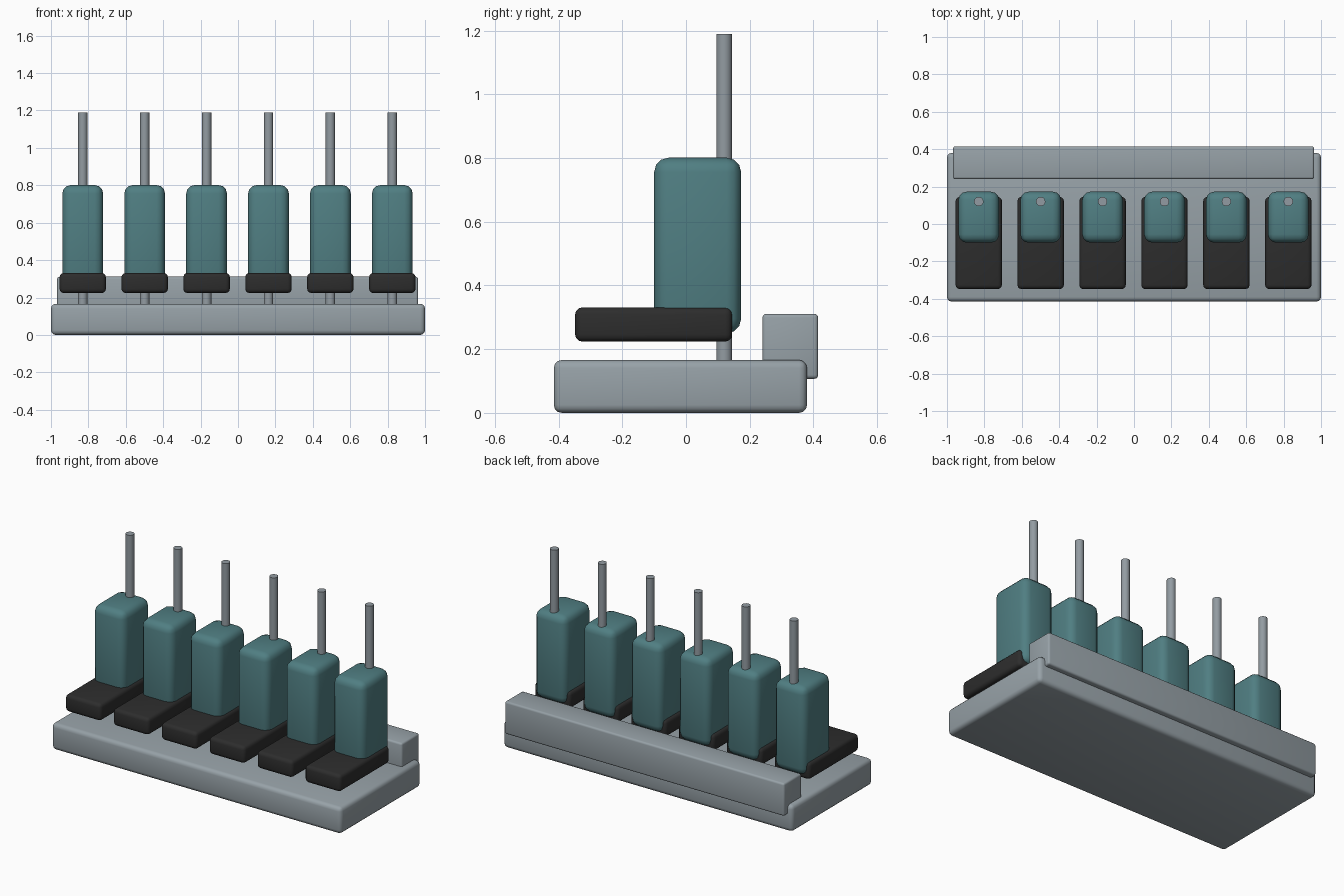
import bpy, math

if "Cube" in bpy.data.objects:
    bpy.data.objects.remove(bpy.data.objects["Cube"])


def material(name, rgb):
    m = bpy.data.materials.new(name)
    m.diffuse_color = (*rgb, 1)
    m.use_nodes = True
    m.node_tree.nodes["Principled BSDF"].inputs["Base Color"].default_value = m.diffuse_color
    return m


GREY = material("light grey", (0.31, 0.36, 0.39))
STEEL = material("steel grey", (0.29, 0.33, 0.36))
TEAL = material("teal", (0.08, 0.21, 0.225))
BLACK = material("charcoal", (0.026, 0.026, 0.026))


def rounded_box(name, lo, hi, bevel, mat, segments=3):
    """Box between two corners with rounded edges."""
    bpy.ops.mesh.primitive_cube_add(size=1, location=[(a + b) / 2 for a, b in zip(lo, hi)])
    o = bpy.context.object
    o.name = name
    o.scale = [b - a for a, b in zip(lo, hi)]
    bpy.ops.object.transform_apply(location=False, rotation=False, scale=True)
    mod = o.modifiers.new("rounding", 'BEVEL')
    mod.width = bevel
    mod.segments = segments
    bpy.ops.object.modifier_apply(modifier=mod.name)
    o.data.materials.append(mat)
    bpy.ops.object.shade_smooth_by_angle(angle=math.radians(35))
    return o


# Base slab and rear rail
rounded_box("base", (-1, -0.415, 0), (1, 0.38, 0.166), 0.025, GREY)
rounded_box("rear_rail", (-0.967, 0.24, 0.107), (0.963, 0.415, 0.311), 0.012, GREY)

# Row of six identical units: pad, block and vertical rod
for i in range(6):
    x = -0.83 + 0.331 * i
    n = i + 1
    rounded_box(f"pad_{n}", (x - 0.124, -0.348, 0.224), (x + 0.124, 0.145, 0.331), 0.022, BLACK)
    rounded_box(f"block_{n}", (x - 0.109, -0.1, 0.25), (x + 0.109, 0.173, 0.801), 0.045, TEAL)
    bpy.ops.mesh.primitive_cylinder_add(vertices=24, radius=0.025, depth=1.07,
                                        location=(x, 0.12, 0.655))
    rod = bpy.context.object
    rod.name = f"rod_{n}"
    rod.data.materials.append(STEEL)
    bpy.ops.object.shade_smooth_by_angle(angle=math.radians(35))
